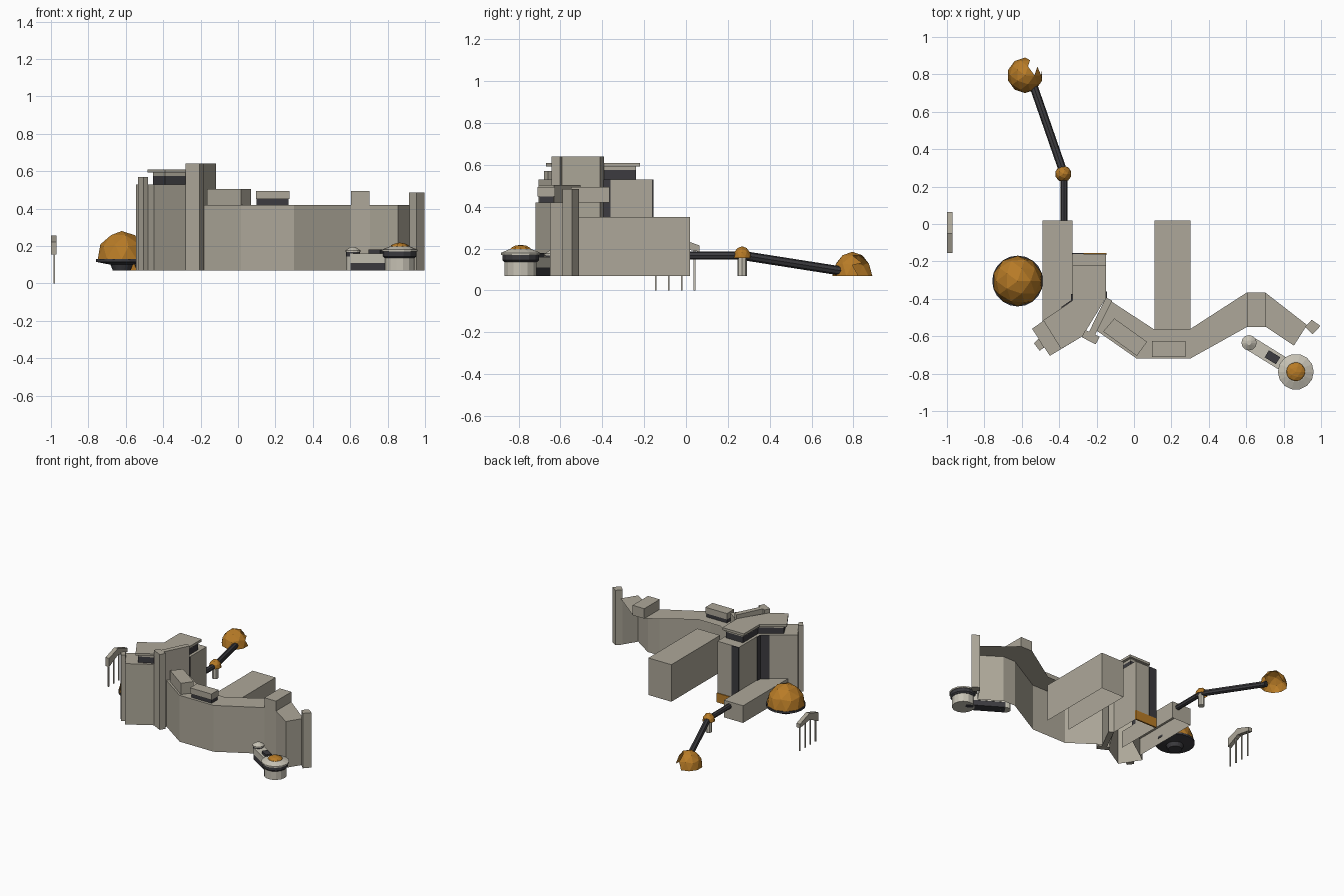
import bpy, bmesh, math
from mathutils import Vector

if "Cube" in bpy.data.objects:
    bpy.data.objects.remove(bpy.data.objects["Cube"])


def material(name, rgb):
    m = bpy.data.materials.new(name)
    m.diffuse_color = (*rgb, 1)
    m.use_nodes = True
    m.node_tree.nodes["Principled BSDF"].inputs["Base Color"].default_value = m.diffuse_color
    return m


STONE = material("warm_grey_stone", (0.42, 0.39, 0.32))
PALE = material("pale_stone", (0.57, 0.54, 0.46))
DARK = material("dark_metal", (0.045, 0.044, 0.05))
BRASS = material("brass", (0.48, 0.20, 0.02))


def finish(name, bm, mat):
    me = bpy.data.meshes.new(name)
    bm.to_mesh(me)
    bm.free()
    me.materials.append(mat)
    ob = bpy.data.objects.new(name, me)
    bpy.context.collection.objects.link(ob)
    return ob


def prism(name, pts, z0, z1, mat=STONE, bottom=True, skip=()):
    """Extrude a plan outline from z0 to z1, leaving out the listed sides."""
    area = sum(a[0] * b[1] - b[0] * a[1] for a, b in zip(pts, pts[1:] + pts[:1]))
    if area < 0:
        pts = pts[::-1]
    bm = bmesh.new()
    lo = [bm.verts.new((x, y, z0)) for x, y in pts]
    hi = [bm.verts.new((x, y, z1)) for x, y in pts]
    n = len(pts)
    bm.faces.new(hi)
    if bottom:
        bm.faces.new(lo[::-1])
    for i in range(n):
        if i not in skip:
            j = (i + 1) % n
            bm.faces.new((lo[i], lo[j], hi[j], hi[i]))
    return finish(name, bm, mat)


def box(name, x0, x1, y0, y1, z0, z1, mat=STONE, bottom=True, skip=()):
    return prism(name, [(x0, y0), (x1, y0), (x1, y1), (x0, y1)], z0, z1, mat, bottom, skip)


def lathe(name, c, prof, mat, n=12):
    """Spin a radius/height profile around a vertical axis and cap both ends."""
    bm = bmesh.new()
    rings = [[bm.verts.new((c[0] + r * math.cos(2 * math.pi * i / n),
                            c[1] + r * math.sin(2 * math.pi * i / n), z))
              for i in range(n)] for r, z in prof]
    for a, b in zip(rings, rings[1:]):
        for i in range(n):
            j = (i + 1) % n
            bm.faces.new((a[i], a[j], b[j], b[i]))
    bm.faces.new(rings[0][::-1])
    bm.faces.new(rings[-1])
    return finish(name, bm, mat)


def dome(name, c, r, h, mat=BRASS, cut=None):
    """Faceted half sphere, optionally with some faces broken away."""
    bm = bmesh.new()
    bmesh.ops.create_icosphere(bm, subdivisions=2, radius=1)
    bmesh.ops.bisect_plane(bm, geom=bm.verts[:] + bm.edges[:] + bm.faces[:],
                           plane_co=(0, 0, 0), plane_no=(0, 0, -1), clear_outer=True)
    for v in bm.verts:
        v.co = Vector((c[0] + v.co.x * r, c[1] + v.co.y * r, c[2] + v.co.z * h))
    if cut:
        gone = [f for f in bm.faces if cut(f.calc_center_median())]
        bmesh.ops.delete(bm, geom=gone, context='FACES')
    return finish(name, bm, mat)


def tube(name, a, b, r, mat=DARK, n=8):
    a, b = Vector(a), Vector(b)
    bm = bmesh.new()
    bmesh.ops.create_cone(bm, cap_ends=True, segments=n, radius1=r, radius2=r, depth=(b - a).length)
    rot = (b - a).to_track_quat('Z', 'Y').to_matrix().to_4x4()
    rot.translation = (a + b) / 2
    bmesh.ops.transform(bm, matrix=rot, verts=bm.verts)
    return finish(name, bm, mat)


G = 0.07  # ground level of the buildings

# Long curved wall: a roofed screen, open behind and below
front = [(-0.2, -0.57), (0.015, -0.72), (0.30, -0.72), (0.605, -0.55), (0.705, -0.55), (0.855, -0.65)]
back = [(0.925, -0.54), (0.70, -0.365), (0.605, -0.365), (0.295, -0.565), (0.11, -0.565), (-0.12, -0.415)]
prism("curved_wall", front + back, G, 0.42, bottom=False, skip=(6, 7, 8, 9, 10))
box("bend_block", 0.605, 0.703, -0.55, -0.365, 0.42, 0.495)
prism("slanted_roof_block", [(-0.165, -0.575), (-0.105, -0.505), (0.07, -0.63), (0.015, -0.705)], 0.42, 0.505)
box("roof_block_gap", 0.10, 0.27, -0.70, -0.632, 0.42, 0.452, DARK)
box("roof_block", 0.095, 0.275, -0.71, -0.625, 0.45, 0.495)
prism("wall_end_pier", [(0.915, -0.55), (0.955, -0.59), (0.997, -0.545), (0.95, -0.512)], G, 0.485)

# Rear wings
box("rear_wing", 0.11, 0.302, -0.565, 0.018, G, 0.35, bottom=False, skip=(0,))
box("low_wing", -0.49, -0.33, -0.52, 0.018, G, 0.20, bottom=False, skip=(0,))

# Tall bent block with its overhanging roof
prism("main_block", [(-0.33, -0.16), (-0.15, -0.16), (-0.15, -0.395), (-0.275, -0.60),
                     (-0.45, -0.705), (-0.545, -0.56), (-0.33, -0.41)], G, 0.53, bottom=False)
inset = [(-0.31, -0.238), (-0.17, -0.238), (-0.17, -0.39), (-0.28, -0.585),
         (-0.39, -0.64), (-0.455, -0.52), (-0.31, -0.42)]
prism("roof_gap", inset, 0.53, 0.575, DARK)
prism("roof_bearing", inset, 0.575, 0.592)
prism("main_roof", [(-0.33, -0.22), (-0.15, -0.22), (-0.15, -0.395), (-0.275, -0.60),
                    (-0.39, -0.668), (-0.485, -0.515), (-0.33, -0.41)], 0.592, 0.61)
prism("corner_pilaster", [(-0.535, -0.638), (-0.505, -0.678), (-0.48, -0.66), (-0.51, -0.612)], G, 0.57)
prism("tall_slab", [(-0.15, -0.392), (-0.117, -0.41), (-0.22, -0.615), (-0.252, -0.60)], G, 0.64)
prism("tall_slab_front", [(-0.26, -0.567), (-0.183, -0.603), (-0.205, -0.643), (-0.28, -0.605)], G, 0.64)
# Dark slots and brass plinth on the main block
box("rear_slot", -0.332, -0.27, -0.165, -0.156, 0.14, 0.53, DARK)
box("brass_plinth", -0.332, -0.148, -0.165, -0.154, G, 0.14, BRASS)
prism("west_slot", [(-0.337, -0.375), (-0.33, -0.375), (-0.33, -0.412), (-0.385, -0.45), (-0.389, -0.444), (-0.337, -0.408)],
      0.20, 0.53, DARK)
box("east_slot", -0.152, -0.144, -0.395, -0.36, 0.34, 0.53, DARK)

# Large dome on a dark dish
DX, DY = -0.622, -0.305
lathe("dome_dish", (DX, DY), [(0.048, G), (0.06, 0.10), (0.136, 0.115), (0.136, 0.13)], DARK, 20)
dome("large_dome", (DX, DY, 0.13), 0.134, 0.15)

# Pipeline to the far dome
tube("pipe_near", (-0.375, 0.0, 0.167), (-0.375, 0.27, 0.167), 0.019)
tube("pipe_far", (-0.375, 0.27, 0.167), (-0.545, 0.76, 0.09), 0.022)
lathe("joint_post", (-0.378, 0.268), [(0.023, G), (0.023, 0.16)], PALE, 8)
dome("pipe_joint", (-0.378, 0.268, 0.155), 0.044, 0.056)
dome("far_dome", (-0.582, 0.795, G), 0.095, 0.115,
     cut=lambda p: p.x > -0.555 and p.y > 0.815)

# Round annex in front, with a covered link to a small turret
A, B = Vector((0.865, -0.79)), Vector((0.615, -0.635))
side = Vector((B.y - A.y, A.x - B.x)).normalized()


def link(name, s, e, w, z0, z1, mat):
    p, q = A.lerp(B, s), A.lerp(B, e)
    prism(name, [tuple(v) for v in (p - side * w, q - side * w, q + side * w, p + side * w)], z0, z1, mat)


lathe("annex_tower", A, [(0.078, G), (0.078, 0.145)], PALE, 14)
lathe("annex_band", A, [(0.08, 0.135), (0.09, 0.145), (0.09, 0.175)], DARK, 14)
lathe("annex_roof", A, [(0.096, 0.17), (0.096, 0.18), (0.055, 0.197)], PALE, 14)
dome("annex_dome", (A.x, A.y, 0.19), 0.054, 0.028)
link("link_base", 0.05, 0.98, 0.036, G, 0.115, DARK)
link("link_body", 0.05, 0.98, 0.038, 0.11, 0.16, PALE)
link("link_vent", 0.38, 0.62, 0.022, 0.16, 0.18, DARK)
lathe("turret", B, [(0.035, G), (0.035, 0.15)], PALE)
lathe("turret_band", B, [(0.037, 0.145), (0.037, 0.172)], DARK)
lathe("turret_cap", B, [(0.041, 0.168), (0.041, 0.176), (0.012, 0.194)], PALE)

# Small gabled shelter on four posts
bm = bmesh.new()
gable = [(-0.155, 0.155), (-0.05, 0.205), (0.065, 0.185), (0.065, 0.215), (-0.05, 0.255), (-0.155, 0.22)]
f = bm.faces.new([bm.verts.new((-1.0, y, z)) for y, z in gable])
ext = bmesh.ops.extrude_face_region(bm, geom=[f])
bmesh.ops.translate(bm, vec=(0.03, 0, 0), verts=[v for v in ext['geom'] if isinstance(v, bmesh.types.BMVert)])
bmesh.ops.recalc_face_normals(bm, faces=bm.faces)
finish("shelter_roof", bm, STONE)
for i, y in enumerate((-0.145, -0.083, -0.021, 0.041)):
    box(f"shelter_post_{i + 1}", -0.986, -0.978, y - 0.004, y + 0.004, 0, 0.195, PALE)
